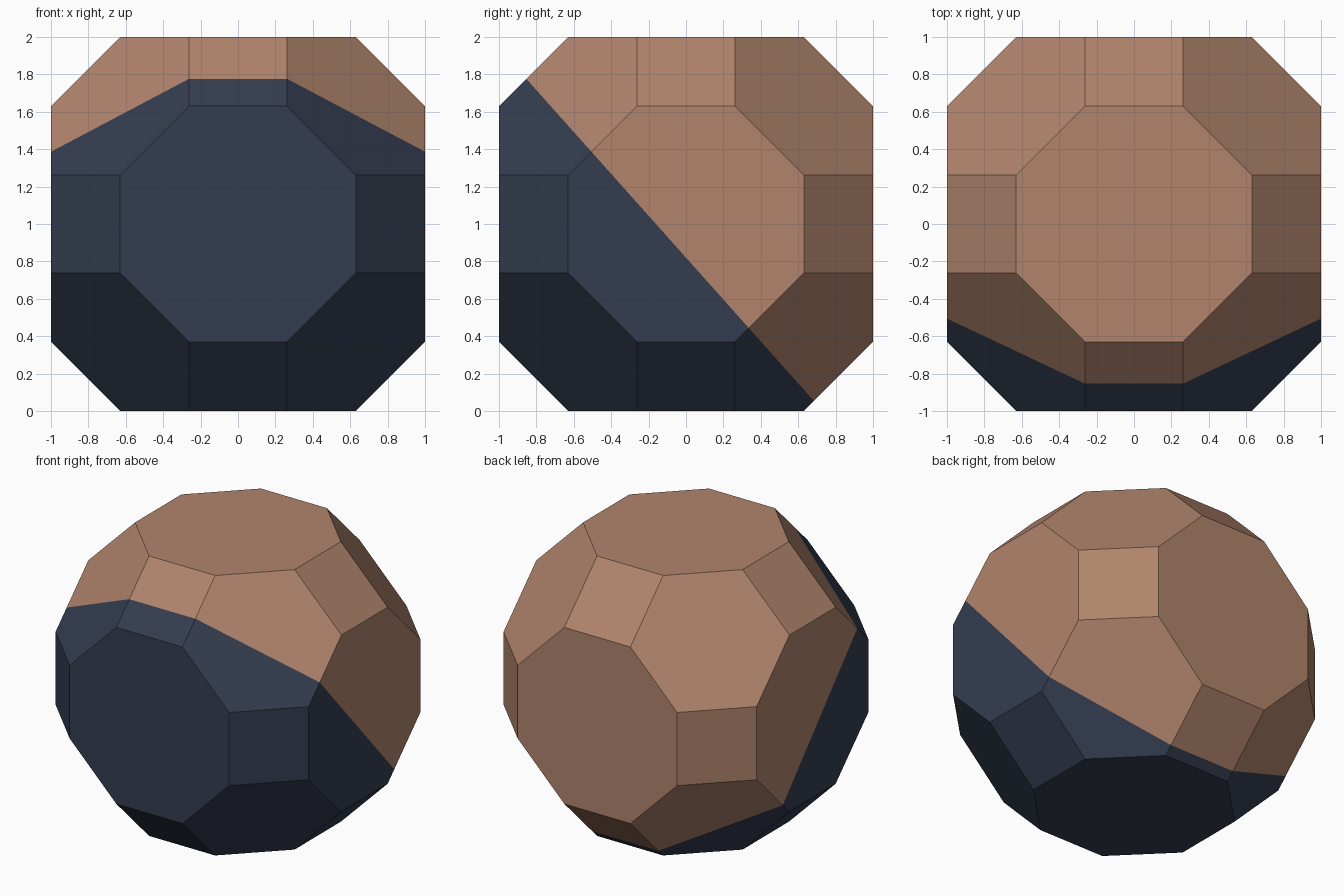
import bpy, bmesh, math
from itertools import permutations, product
from mathutils import Vector

if "Cube" in bpy.data.objects:
    bpy.data.objects.remove(bpy.data.objects["Cube"])


def srgb(r, g, b):
    conv = lambda c: c / 12.92 if c <= 0.04045 else ((c + 0.055) / 1.055) ** 2.4
    return tuple(conv(v / 255) for v in (r, g, b)) + (1.0,)


def material(name, rgb):
    m = bpy.data.materials.new(name)
    m.diffuse_color = srgb(*rgb)
    m.use_nodes = True
    m.node_tree.nodes["Principled BSDF"].inputs["Base Color"].default_value = m.diffuse_color
    return m


# Truncated cuboctahedron: all signed permutations of three lengths
a, b, c = 1, 1 + math.sqrt(2), 1 + 2 * math.sqrt(2)
bm = bmesh.new()
for p in permutations((a / c, b / c, 1.0)):
    for s in product((-1, 1), repeat=3):
        bm.verts.new((p[0] * s[0], p[1] * s[1], p[2] * s[2] + 1))
bmesh.ops.convex_hull(bm, input=bm.verts[:])
bmesh.ops.dissolve_limit(bm, angle_limit=math.radians(1),
                         verts=bm.verts[:], edges=bm.edges[:])

# Slanted colour split, cut into the faces
split_point = Vector((0, 0, 0.82))
split_normal = Vector((0, 1.12, 1)).normalized()
bmesh.ops.bisect_plane(bm, geom=bm.verts[:] + bm.edges[:] + bm.faces[:],
                       plane_co=split_point, plane_no=split_normal)
bmesh.ops.recalc_face_normals(bm, faces=bm.faces[:])
for f in bm.faces:
    side = (f.calc_center_median() - split_point).dot(split_normal)
    f.material_index = 0 if side > 0 else 1
    f.smooth = False

mesh = bpy.data.meshes.new("faceted_ball")
bm.to_mesh(mesh)
bm.free()
mesh.materials.append(material("warm brown", (176, 132, 108)))
mesh.materials.append(material("dark navy", (52, 61, 80)))
ball = bpy.data.objects.new("faceted_ball", mesh)
bpy.context.collection.objects.link(ball)
